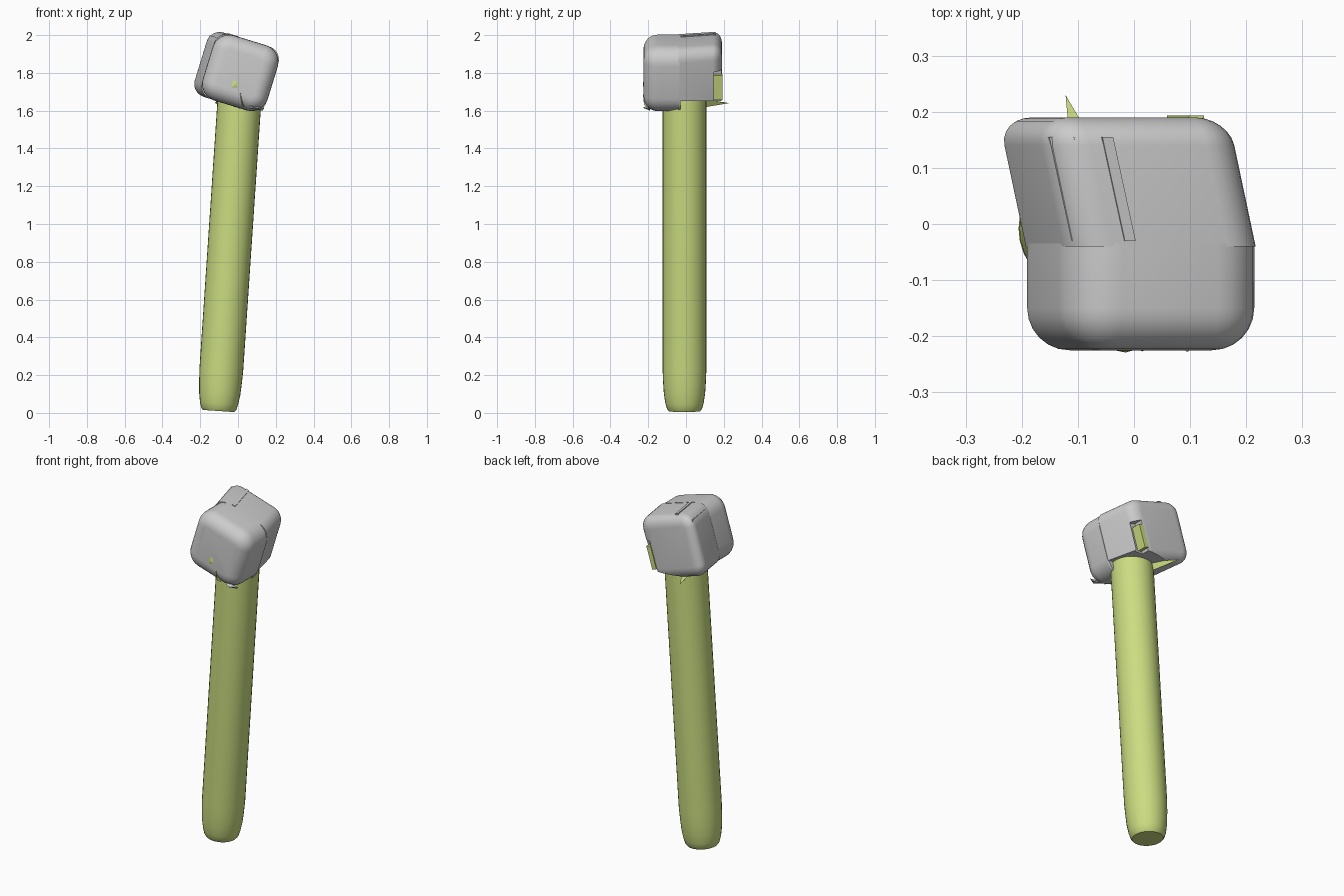
import bpy, bmesh
from math import sin, cos, pi, radians
from mathutils import Vector

if "Cube" in bpy.data.objects:
    bpy.data.objects.remove(bpy.data.objects["Cube"])

TILT = radians(17)
U = Vector((cos(TILT), 0, -sin(TILT)))   # head local right
V = Vector((sin(TILT), 0, cos(TILT)))    # head local up
CENTER = Vector((0.012, 0, 1.8))

green = bpy.data.materials.new("green")
green.diffuse_color = (0.6, 0.72, 0.22, 1)
green.use_nodes = True
green.node_tree.nodes["Principled BSDF"].inputs["Base Color"].default_value = green.diffuse_color


def make(name, verts, faces, mat=None, smooth=True):
    me = bpy.data.meshes.new(name)
    me.from_pydata(verts, [], faces)
    bm = bmesh.new()
    bm.from_mesh(me)
    bmesh.ops.recalc_face_normals(bm, faces=bm.faces)
    bm.to_mesh(me)
    bm.free()
    ob = bpy.data.objects.new(name, me)
    bpy.context.collection.objects.link(ob)
    if mat:
        me.materials.append(mat)
    if smooth:
        bpy.context.view_layer.objects.active = ob
        ob.select_set(True)
        bpy.ops.object.shade_smooth_by_angle(angle=radians(35))
        ob.select_set(False)
    return ob


def loft(name, loops, mat=None, smooth=True):
    n = len(loops[0])
    faces = [(k*n + i, k*n + (i+1) % n, (k+1)*n + (i+1) % n, (k+1)*n + i)
             for k in range(len(loops)-1) for i in range(n)]
    faces += [tuple(range(n)), tuple(range((len(loops)-1)*n, len(loops)*n))]
    return make(name, [p for lp in loops for p in lp], faces, mat, smooth)


def head_point(u, y, v):
    return CENTER + U*u + V*v + Vector((0, y, 0))


def rounded_loop(y, half, r, shift=0.0, seg=6):
    pts = []
    for q, (sx, sy) in enumerate([(1, 1), (-1, 1), (-1, -1), (1, -1)]):
        for i in range(seg + 1):
            a = (q + i/seg) * pi/2
            pts.append(head_point(sx*(half-r) + r*cos(a) + shift, y,
                                  sy*(half-r) + r*sin(a)))
    return pts


def box(name, u0, u1, y0, y1, v0, v1, lean=0.0, mat=None):
    return loft(name, [[head_point(u+d, y, v) for u, v in
                        ((u0, v0), (u1, v0), (u1, v1), (u0, v1))]
                       for y, d in ((y0, 0), (y1, lean))], mat, False)


def cut(ob, cutter):
    cutter.hide_render = True
    cutter.hide_viewport = True
    m = ob.modifiers.new("cut", 'BOOLEAN')
    m.operation = 'DIFFERENCE'
    m.solver = 'EXACT'
    m.object = cutter


# handle: leaning round bar, narrowed at the foot
foot, top = Vector((-0.103, -0.008, 0.01)), Vector((0.012, -0.008, 1.72))
axis = (top - foot).normalized()
side = Vector((0, 1, 0)).cross(axis)
rings = []
for d, r in [(0, .084), (.012, .093), (.04, .101), (.09, .109), (.15, .113),
             (.22, .116), (1.7, .116)]:
    rings.append([foot + axis*d + side*r*cos(a) + Vector((0, r*sin(a), 0))
                  for a in (2*pi*i/32 for i in range(32))])
loft("handle", rings, green)

# front half of the head
R = 0.075
loops = [rounded_loop(-0.225 + R*(1-sin(a)), .18 - R*(1-cos(a)), .09 - R*(1-cos(a)))
         for a in (pi/2*(1 - i/6) for i in range(7))]
loops.append(rounded_loop(-0.035, .18, .09))
loft("head_front", loops)


# back half of the head, skewed to the left
def skew(y):
    return -0.042*(y + 0.04)/0.19


loops = [rounded_loop(-0.04, .178, .07)]
RY, RU = 0.05, 0.06
for i in range(7):
    a = pi/2*i/6
    y, ins = 0.19 - RY*(1-sin(a)), RU*(1-cos(a))
    loops.append(rounded_loop(y, .178 - ins, .07 - ins, skew(y)))
back = loft("head_back", loops)

# level underside and the slot in the rear face
flat = loft("underside_cutter", [[(x, y, z) for x, y in
            ((-.5, -.03), (.5, -.03), (.5, .5), (-.5, .5))] for z in (1.4, 1.65)],
            None, False)
slot = box("slot_cutter", .085, .135, .135, .3, -.3, .045)
cut(back, flat)
cut(back, slot)

# splinter filling the slot
box("slot_splinter", .084, .112, .125, .193, -.115, .02, mat=green)

# ridges along the upper left edge
for i, (u, v, w) in enumerate([(-.172, .135, .018), (-.135, .163, .016),
                               (-.085, .174, .02)]):
    box(f"ridge_{i}", u, u + w, -.03, .155, v - .02, v + .008, lean=-.042)

# splinters on the front face, under the head and at the rear
def splinter(name, pts, tip, mat=green):
    n = len(pts)
    make(name, list(pts) + [tip],
         [tuple(range(n))] + [(i, (i+1) % n, n) for i in range(n)], mat, False)


splinter("front_splinter", [(-.05, -.222, 1.715), (.01, -.222, 1.715),
                            (0, -.222, 1.77), (-.035, -.222, 1.78)],
         (-.015, -.229, 1.735))
splinter("front_sliver", [(.002, -.222, 1.72), (.022, -.222, 1.63),
                          (.032, -.2, 1.62), (.012, -.222, 1.73)],
         (.015, -.227, 1.68))
splinter("rear_spike", [(-.11, .1, 1.66), (-.04, .09, 1.66), (-.06, .08, 1.615),
                        (-.1, .16, 1.63)], (-.122, .23, 1.64))
splinter("chip", [(.05, -.2, 1.63), (.14, -.2, 1.615), (.13, -.19, 1.6),
                  (.06, -.19, 1.61)], (.095, -.228, 1.615), None)
